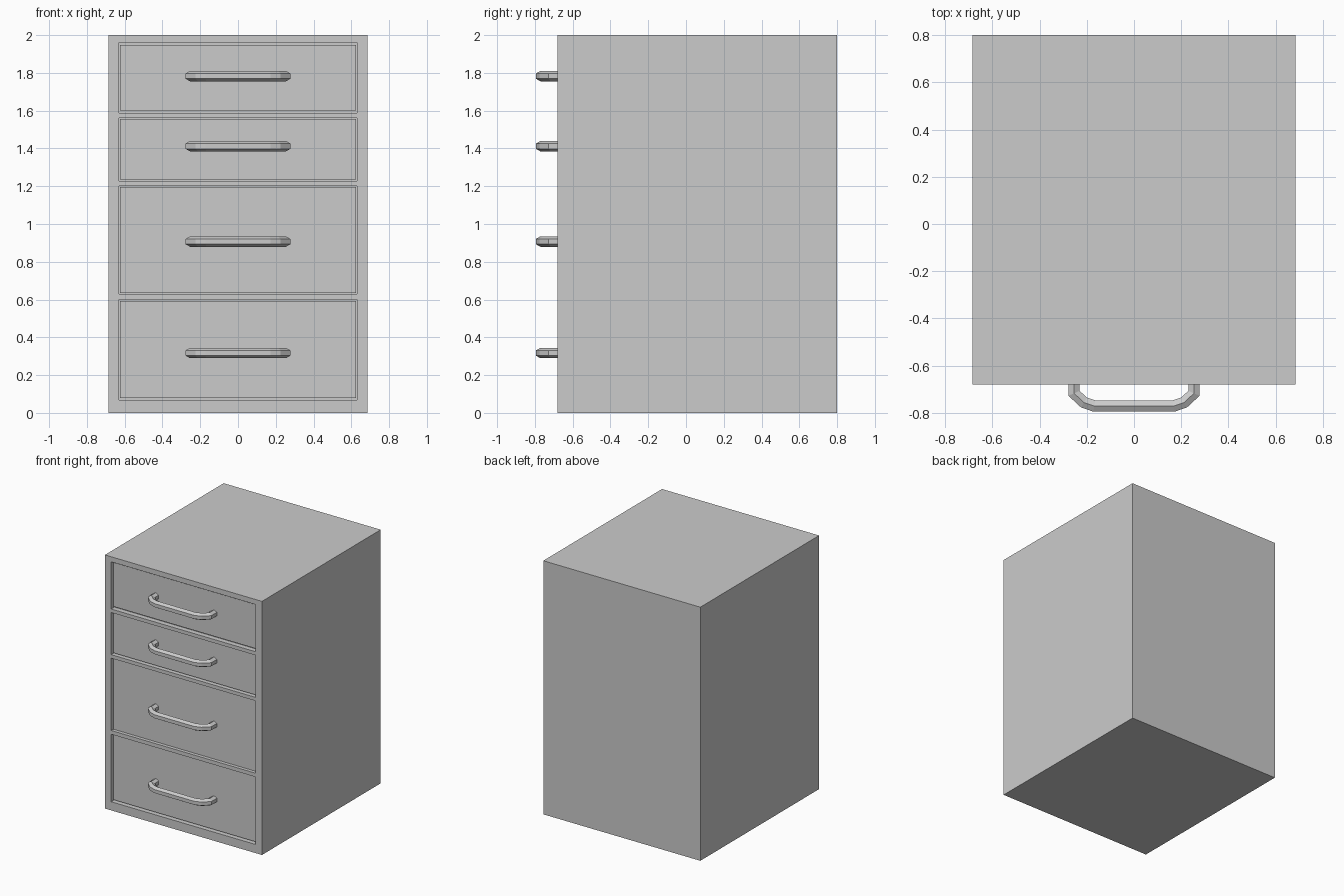
import bpy
import bmesh
import math
from mathutils import Vector

if "Cube" in bpy.data.objects:
    bpy.data.objects.remove(bpy.data.objects["Cube"], do_unlink=True)

grey = bpy.data.materials.new("plain grey")
grey.use_nodes = True
COLOUR = (0.6, 0.6, 0.6, 1)
grey.diffuse_color = COLOUR
grey.node_tree.nodes["Principled BSDF"].inputs["Base Color"].default_value = COLOUR

HALF_W, FRONT, BACK, HEIGHT = 0.685, -0.68, 0.80, 2.0
OPEN_W = 0.63      # half width of each drawer opening
RECESS = 0.02      # how far the drawer fronts sit back
GAP = 0.04         # depth of the slot around a drawer front

# Each drawer: name, opening bottom, opening top, front bottom, front top, handle height
DRAWERS = [
    ("bottom", 0.068, 0.600, 0.078, 0.592, 0.317),
    ("lower", 0.630, 1.200, 0.634, 1.197, 0.907),
    ("upper", 1.228, 1.560, 1.236, 1.556, 1.412),
    ("top", 1.588, 1.960, 1.602, 1.948, 1.783),
]


def finish(name, bm):
    bmesh.ops.recalc_face_normals(bm, faces=bm.faces)
    mesh = bpy.data.meshes.new(name)
    bm.to_mesh(mesh)
    bm.free()
    mesh.materials.append(grey)
    obj = bpy.data.objects.new(name, mesh)
    bpy.context.collection.objects.link(obj)
    return obj


def build_cabinet():
    # Front as a grid of panels, with the drawer openings pushed inwards
    bm = bmesh.new()
    xs = [-HALF_W, -OPEN_W, OPEN_W, HALF_W]
    zs = [0] + [z for d in DRAWERS for z in d[1:3]] + [HEIGHT]
    grid = [[bm.verts.new((x, FRONT, z)) for x in xs] for z in zs]
    openings = []
    for r in range(len(zs) - 1):
        for c in range(3):
            face = bm.faces.new((grid[r][c], grid[r][c + 1],
                                 grid[r + 1][c + 1], grid[r + 1][c]))
            if c == 1 and r % 2 == 1:
                openings.append(face)

    # Sides and back
    rim = [e for e in bm.edges if e.is_boundary]
    walls = bmesh.ops.extrude_edge_only(bm, edges=rim)["geom"]
    for v in (g for g in walls if isinstance(g, bmesh.types.BMVert)):
        v.co.y = BACK
    bmesh.ops.holes_fill(bm, edges=[e for e in bm.edges if e.is_boundary], sides=0)

    # Recesses
    pushed = bmesh.ops.extrude_discrete_faces(bm, faces=openings)["faces"]
    for face in pushed:
        for v in face.verts:
            v.co.y += GAP
    bmesh.ops.dissolve_limit(bm, angle_limit=math.radians(1),
                             verts=bm.verts, edges=bm.edges)
    return finish("cabinet", bm)


def build_drawer_front(name, bottom, top):
    bm = bmesh.new()
    bmesh.ops.create_cube(bm, size=1)
    depth = GAP - RECESS + 0.005
    for v in bm.verts:
        v.co = Vector((v.co.x * 2 * (OPEN_W - 0.004),
                       FRONT + RECESS + (v.co.y + 0.5) * depth,
                       bottom + (v.co.z + 0.5) * (top - bottom)))
    return finish(name, bm)


def build_handle(name, height):
    # Six-sided bar swept along a mirrored bent path
    half = [Vector((0.254, -0.65)), Vector((0.254, -0.717)),
            Vector((0.212, -0.756)), Vector((0.168, -0.771))]
    path = half + [Vector((-p.x, p.y)) for p in reversed(half)]
    radius, sides = 0.0275, 6
    bm = bmesh.new()
    rings = []
    for i, p in enumerate(path):
        d_in = (p - path[i - 1]).normalized() if i else None
        d_out = (path[i + 1] - p).normalized() if i < len(path) - 1 else None
        d_in, d_out = d_in or d_out, d_out or d_in
        tangent = (d_in + d_out).normalized()
        side = Vector((-tangent.y, tangent.x)) / tangent.dot(d_in)
        ring = []
        for k in range(sides):
            a = math.tau * k / sides
            q = p + side * radius * math.sin(a)
            ring.append(bm.verts.new((q.x, q.y, height + radius * math.cos(a))))
        rings.append(ring)
    for a, b in zip(rings, rings[1:]):
        for k in range(sides):
            n = (k + 1) % sides
            bm.faces.new((a[k], a[n], b[n], b[k]))
    bm.faces.new(rings[0])
    bm.faces.new(rings[-1])
    return finish(name, bm)


build_cabinet()
for label, _, _, low, high, grip in DRAWERS:
    build_drawer_front(label + "_drawer_front", low, high)
    build_handle(label + "_drawer_handle", grip)
